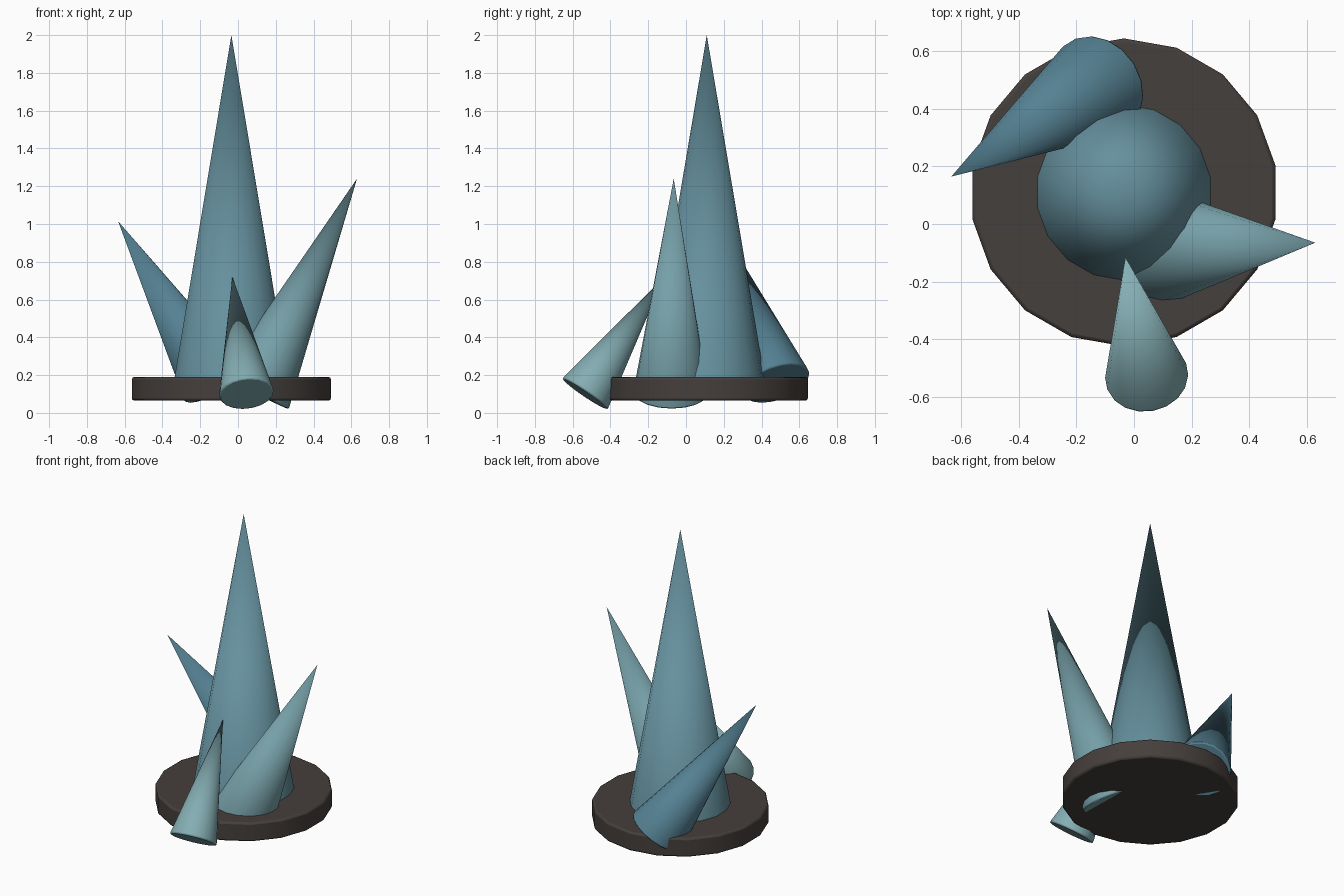
import bpy
from math import radians
from mathutils import Vector

if "Cube" in bpy.data.objects:
    bpy.data.objects.remove(bpy.data.objects["Cube"])

SIDES = 18


def finish(obj, name, color, bevel):
    obj.name = name
    mat = bpy.data.materials.new(name + "_material")
    mat.diffuse_color = (*color, 1)
    mat.use_nodes = True
    mat.node_tree.nodes["Principled BSDF"].inputs["Base Color"].default_value = mat.diffuse_color
    obj.data.materials.append(mat)
    # Softened rim only; the gentle side edges stay untouched
    mod = obj.modifiers.new("rim_bevel", 'BEVEL')
    mod.width = bevel
    mod.segments = 2
    mod.limit_method = 'ANGLE'
    mod.angle_limit = radians(45)
    bpy.ops.object.shade_smooth_by_angle(angle=radians(35))


def spike(name, base, tip, radius, color):
    """Cone running from the centre of its base to its tip."""
    base, tip = Vector(base), Vector(tip)
    axis = tip - base
    bpy.ops.mesh.primitive_cone_add(
        vertices=SIDES, radius1=radius, radius2=0, depth=axis.length,
        location=(base + tip) / 2,
        rotation=axis.to_track_quat('Z', 'Y').to_euler())
    finish(bpy.context.object, name, color, 0.01)


# Round stone base
bpy.ops.mesh.primitive_cylinder_add(
    vertices=SIDES, radius=0.535, depth=0.125, location=(-0.035, 0.11, 0.1275))
finish(bpy.context.object, "stone_base", (0.06, 0.05, 0.045), 0.012)

# Crystals: name, base centre, tip, radius, colour
crystals = [
    ("main_crystal", (-0.035, 0.11, 0.066), (-0.035, 0.11, 2.0), 0.326, (0.13, 0.28, 0.34)),
    ("right_crystal", (0.088, -0.08, 0.105), (0.63, -0.065, 1.24), 0.20, (0.18, 0.35, 0.39)),
    ("left_crystal", (-0.125, 0.48, 0.155), (-0.635, 0.165, 1.015), 0.185, (0.09, 0.22, 0.29)),
    ("front_crystal", (0.045, -0.535, 0.10), (-0.03, -0.115, 0.72), 0.147, (0.23, 0.42, 0.45)),
]
for args in crystals:
    spike(*args)
